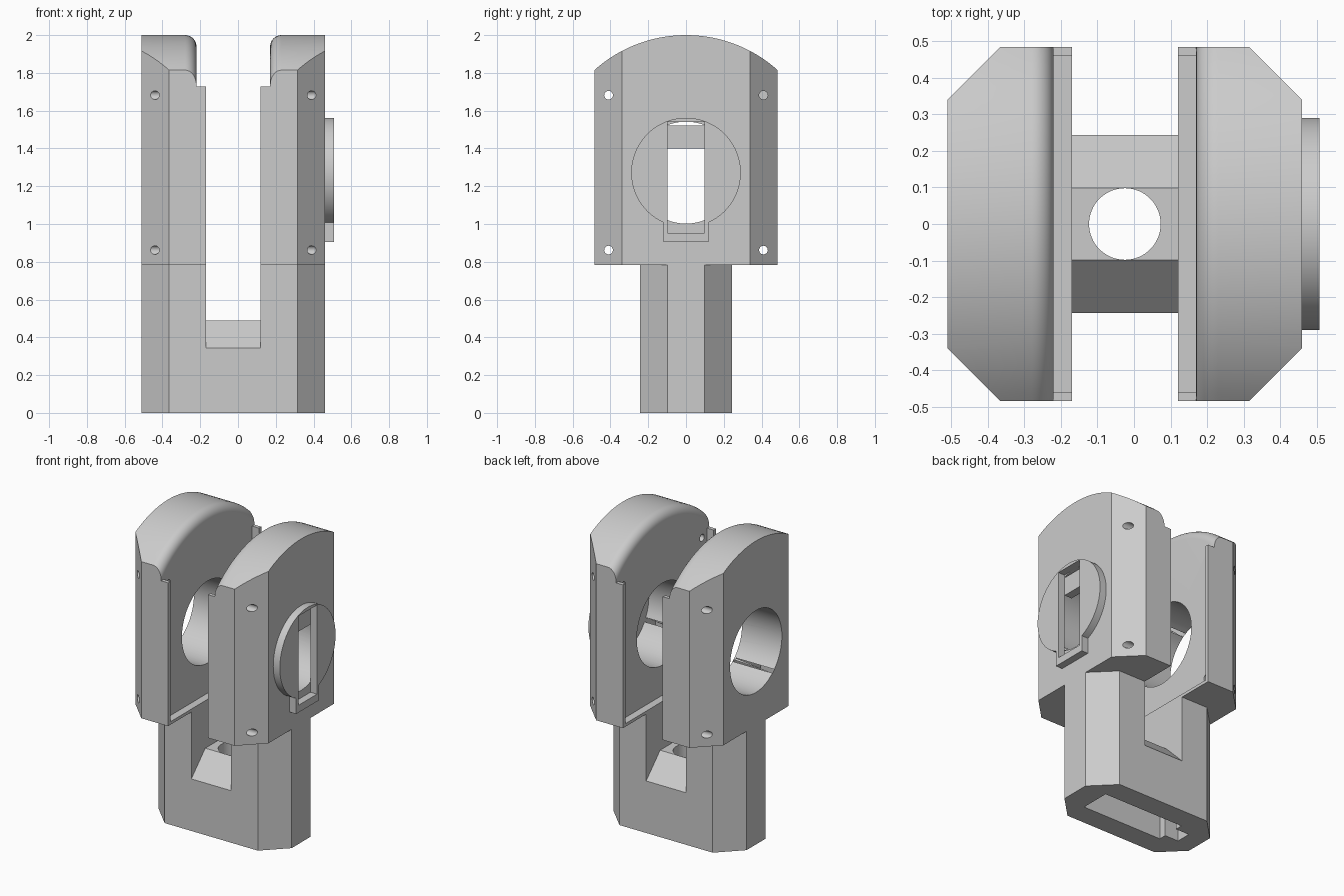
import bpy, bmesh, math
from mathutils import Vector

if "Cube" in bpy.data.objects:
    bpy.data.objects.remove(bpy.data.objects["Cube"])

CX = -0.025          # body centre line
HUB = 1.272          # height of the bore axis
HALF, INNER, FACE = 0.485, 0.145, 0.195
CH = 0.145           # corner chamfer

grey = bpy.data.materials.new("plain grey")
grey.use_nodes = True
grey.diffuse_color = (0.6, 0.6, 0.6, 1)
grey.node_tree.nodes["Principled BSDF"].inputs["Base Color"].default_value = (0.6, 0.6, 0.6, 1)


def finish(name, bm):
    bmesh.ops.recalc_face_normals(bm, faces=bm.faces)
    mesh = bpy.data.meshes.new(name)
    bm.to_mesh(mesh)
    bm.free()
    mesh.materials.append(grey)
    ob = bpy.data.objects.new(name, mesh)
    bpy.context.collection.objects.link(ob)
    return ob


def prism(name, pts, lo, hi, axis):
    """Extrude a 2D outline along z (points are x, y) or x (points are y, z)."""
    bm = bmesh.new()
    place = (lambda p, t: (CX + p[0], p[1], t)) if axis == "z" else (lambda p, t: (CX + t, p[0], p[1]))
    face = bm.faces.new([bm.verts.new(place(p, lo)) for p in pts])
    ext = bmesh.ops.extrude_face_region(bm, geom=[face])
    move = Vector((0, 0, hi - lo) if axis == "z" else (hi - lo, 0, 0))
    bmesh.ops.translate(bm, vec=move, verts=[v for v in ext["geom"] if isinstance(v, bmesh.types.BMVert)])
    return finish(name, bm)


def box(name, x, y, z):
    return prism(name, [(x[0], y[0]), (x[1], y[0]), (x[1], y[1]), (x[0], y[1])], z[0], z[1], "z")


def circle(r, y, z, n):
    return [(y + r * math.cos(math.tau * i / n), z + r * math.sin(math.tau * i / n)) for i in range(n)]


def rod(name, r, y, z, lo, hi, n=64):
    return prism(name, circle(r, y, z, n), lo, hi, "x")


def combine(ob, other, op):
    mod = ob.modifiers.new("cut", "BOOLEAN")
    mod.operation, mod.solver, mod.object = op, "EXACT", other
    bpy.context.view_layer.objects.active = ob
    bpy.ops.object.modifier_apply(modifier=mod.name)
    bpy.data.objects.remove(other)


def smooth(ob):
    bpy.ops.object.select_all(action="DESELECT")
    ob.select_set(True)
    bpy.context.view_layer.objects.active = ob
    bpy.ops.object.shade_smooth_by_angle(angle=math.radians(25))


def rounded_disc(s):
    """Large disc about the bore axis, its inner edge rounded."""
    R, f = 0.728, 0.06
    prof = [(HALF + 0.05, 0), (HALF + 0.05, R)]
    for i in range(9):
        a = math.radians(90 * i / 8)
        prof.append((FACE + f - f * math.sin(a), R - f + f * math.cos(a)))
    prof.append((FACE, 0))
    bm = bmesh.new()
    vs = [bm.verts.new((CX + s * x, 0, HUB + r)) for x, r in prof]
    es = [bm.edges.new(p) for p in zip(vs, vs[1:])]
    bmesh.ops.spin(bm, geom=vs + es, cent=(CX, 0, HUB), axis=(1, 0, 0),
                   angle=math.tau, steps=128, use_duplicate=False)
    bmesh.ops.remove_doubles(bm, verts=bm.verts, dist=0.0001)
    return finish("disc_helper", bm)


def span(s, a, b):
    return sorted((s * a, s * b))


# Two mirrored cheeks with rounded tops
for name, s in (("left_cheek", 1), ("right_cheek", -1)):
    outline = [(s * x, y) for x, y in ((0.1, -HALF), (HALF - CH, -HALF), (HALF, CH - HALF),
                                       (HALF, HALF - CH), (HALF - CH, HALF), (0.1, HALF))]
    cheek = prism(name, outline, 0.783, 2.1, "z")
    combine(cheek, rounded_disc(s), "INTERSECT")
    # Raised lip along both sides and the bottom of the inner face
    lip = prism("lip", [(-HALF, 0.783), (HALF, 0.783), (HALF, 1.727), (0.46, 1.727),
                        (0.46, 0.803), (-0.46, 0.803), (-0.46, 1.727), (-HALF, 1.727)],
                *span(s, INNER, FACE + 0.07), "x")
    combine(cheek, lip, "UNION")
    # Bore and screw holes
    combine(cheek, rod("bore", 0.27, 0, HUB, *span(s, 0, 0.7)), "DIFFERENCE")
    for y in (-0.41, 0.41):
        for z in (0.862, 1.682):
            combine(cheek, rod("screw", 0.023, y, z, *span(s, 0, 0.7), 24), "DIFFERENCE")
    smooth(cheek)

# Stem: chamfered post with a forked top and a sloped saddle
W = 0.243
stem = prism("stem", [(HALF, W - CH), (HALF - CH, W), (CH - HALF, W), (-HALF, W - CH),
                      (-HALF, CH - W), (CH - HALF, -W), (HALF - CH, -W), (HALF, CH - W)], 0, 0.783, "z")
saddle = prism("saddle", [(-0.3, 0.285), (-0.098, 0.49), (0.098, 0.49), (0.3, 0.285), (0.3, 1), (-0.3, 1)],
               -INNER, INNER, "x")
combine(stem, saddle, "DIFFERENCE")
# Socket under the stem, with a narrower end and a round hole to the saddle
combine(stem, box("socket", (-0.26, 0.33), (-0.1, 0.1), (-0.1, 0.3)), "DIFFERENCE")
combine(stem, box("socket_end", (-0.36, -0.2), (-0.05, 0.05), (-0.1, 0.3)), "DIFFERENCE")
hole = prism("hole", circle(0.098, 0, 0, 64), 0.1, 0.7, "z")
combine(stem, hole, "DIFFERENCE")
smooth(stem)

# Slotted cover disc with a square tab on the left cheek
cover = rod("cover_disc", 0.29, 0, HUB, HALF, 0.533, 96)
combine(cover, box("tab", (HALF, 0.533), (-0.12, 0.12), (0.905, 1.1)), "UNION")
combine(cover, box("slot", (0.4, 0.6), (-0.097, 0.097), (0.953, 1.54)), "DIFFERENCE")
smooth(cover)

# Bar behind the slot
box("slot_bar", (0.43, HALF), (-0.097, 0.097), (1.4, 1.522))
